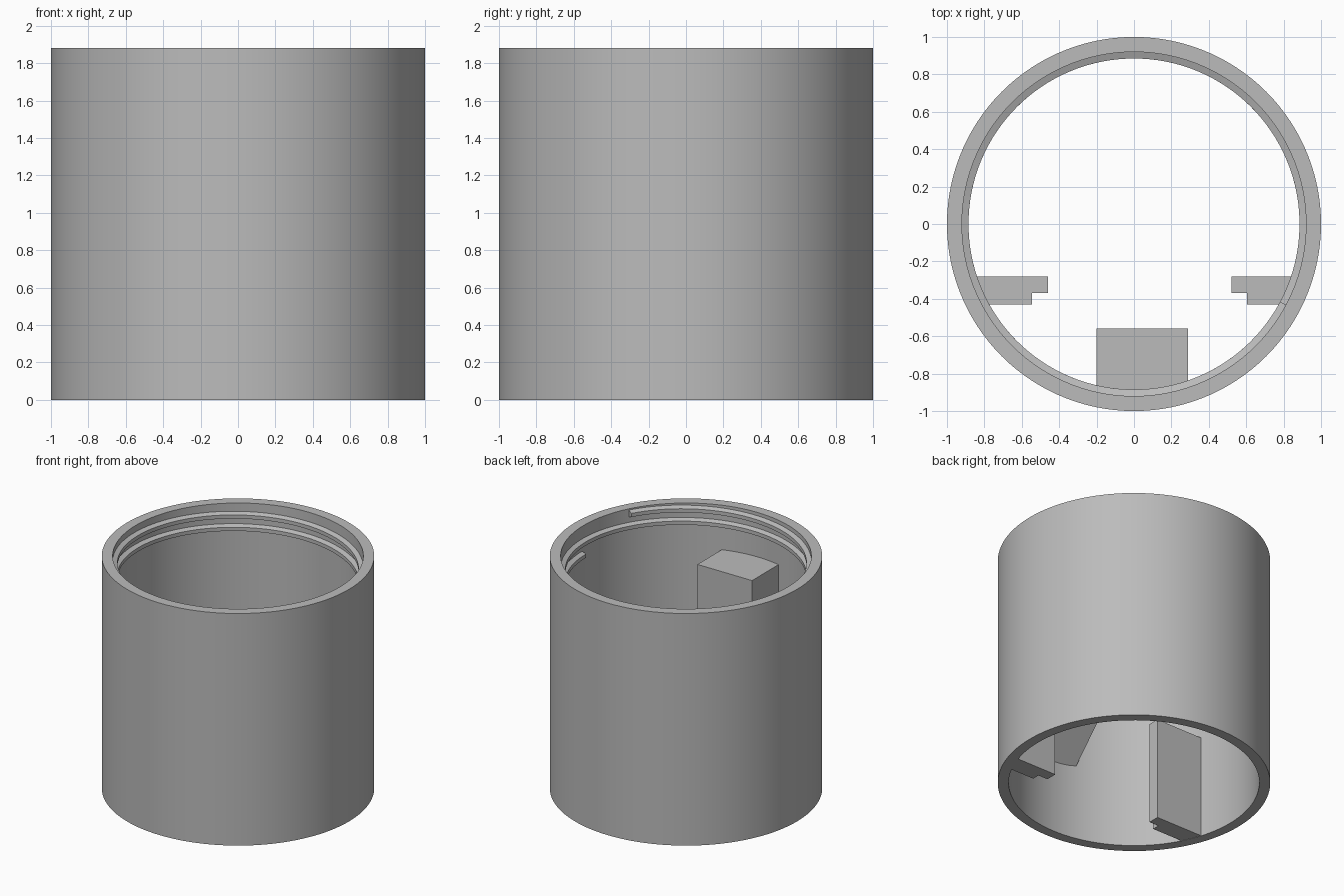
import bpy
import bmesh
from math import cos, sin, radians

if "Cube" in bpy.data.objects:
    bpy.data.objects.remove(bpy.data.objects["Cube"])

SIDES = 120
HEIGHT = 1.88
INNER = 0.92

grey = bpy.data.materials.new("plain grey")
grey.use_nodes = True
grey.diffuse_color = (0.5, 0.5, 0.5, 1)
grey.node_tree.nodes["Principled BSDF"].inputs["Base Color"].default_value = (0.5, 0.5, 0.5, 1)


def finish(name, bm, smooth=False):
    bmesh.ops.recalc_face_normals(bm, faces=bm.faces)
    mesh = bpy.data.meshes.new(name)
    bm.to_mesh(mesh)
    bm.free()
    mesh.materials.append(grey)
    obj = bpy.data.objects.new(name, mesh)
    bpy.context.collection.objects.link(obj)
    if smooth:
        bpy.ops.object.select_all(action="DESELECT")
        obj.select_set(True)
        bpy.context.view_layer.objects.active = obj
        bpy.ops.object.shade_smooth_by_angle(angle=radians(30))
    return obj


def sweep(name, profile, start, end, steps, rise=0.0, closed=False):
    """Carry a (radius, z) profile around the z axis, climbing by rise per turn."""
    bm = bmesh.new()
    rings = []
    for i in range(steps if closed else steps + 1):
        turn = (end - start) * i / steps
        a = radians(start + turn)
        rings.append([bm.verts.new((r * cos(a), r * sin(a), z + rise * turn / 360))
                      for r, z in profile])
    n = len(profile)
    pairs = list(zip(rings, rings[1:]))
    if closed:
        pairs.append((rings[-1], rings[0]))
    else:
        bm.faces.new(rings[0])
        bm.faces.new(rings[-1])
    for a, b in pairs:
        for j in range(n):
            k = (j + 1) % n
            bm.faces.new((a[j], a[k], b[k], b[j]))
    return finish(name, bm, True)


def prism(name, outline, offset):
    """Extrude a flat outline of 3D points along an offset."""
    bm = bmesh.new()
    face = bm.faces.new([bm.verts.new(p) for p in outline])
    new = bmesh.ops.extrude_face_region(bm, geom=[face], use_keep_orig=True)["geom"]
    bmesh.ops.translate(bm, vec=offset,
                        verts=[v for v in new if isinstance(v, bmesh.types.BMVert)])
    return finish(name, bm)


# Open tube wall
sweep("tube_wall", [(INNER, 0), (1, 0), (1, HEIGHT), (INNER, HEIGHT)],
      0, 360, SIDES, closed=True)

# Internal screw thread, just under two turns
sweep("screw_thread",
      [(0.93, 1.618), (0.885, 1.635), (0.885, 1.665), (0.93, 1.682)],
      1, 692, 230, rise=0.1)

# Block on the front wall with a sloping underside
prism("wall_block",
      [(-0.2, y, z) for y, z in ((-0.56, 0.98), (-0.56, 1.52), (-0.94, 1.52), (-0.94, 0.57))],
      (0.49, 0, 0))

# Stepped rails on each side
for name, side, tip in (("left_rail", 1, 0.52), ("right_rail", -1, 0.46)):
    step = tip + 0.085
    plan = ((tip, -0.28), (0.9, -0.28), (0.85, -0.43), (step, -0.43), (step, -0.37), (tip, -0.37))
    prism(name, [(side * x, y, 0.002) for x, y in plan], (0, 0, 0.83))
